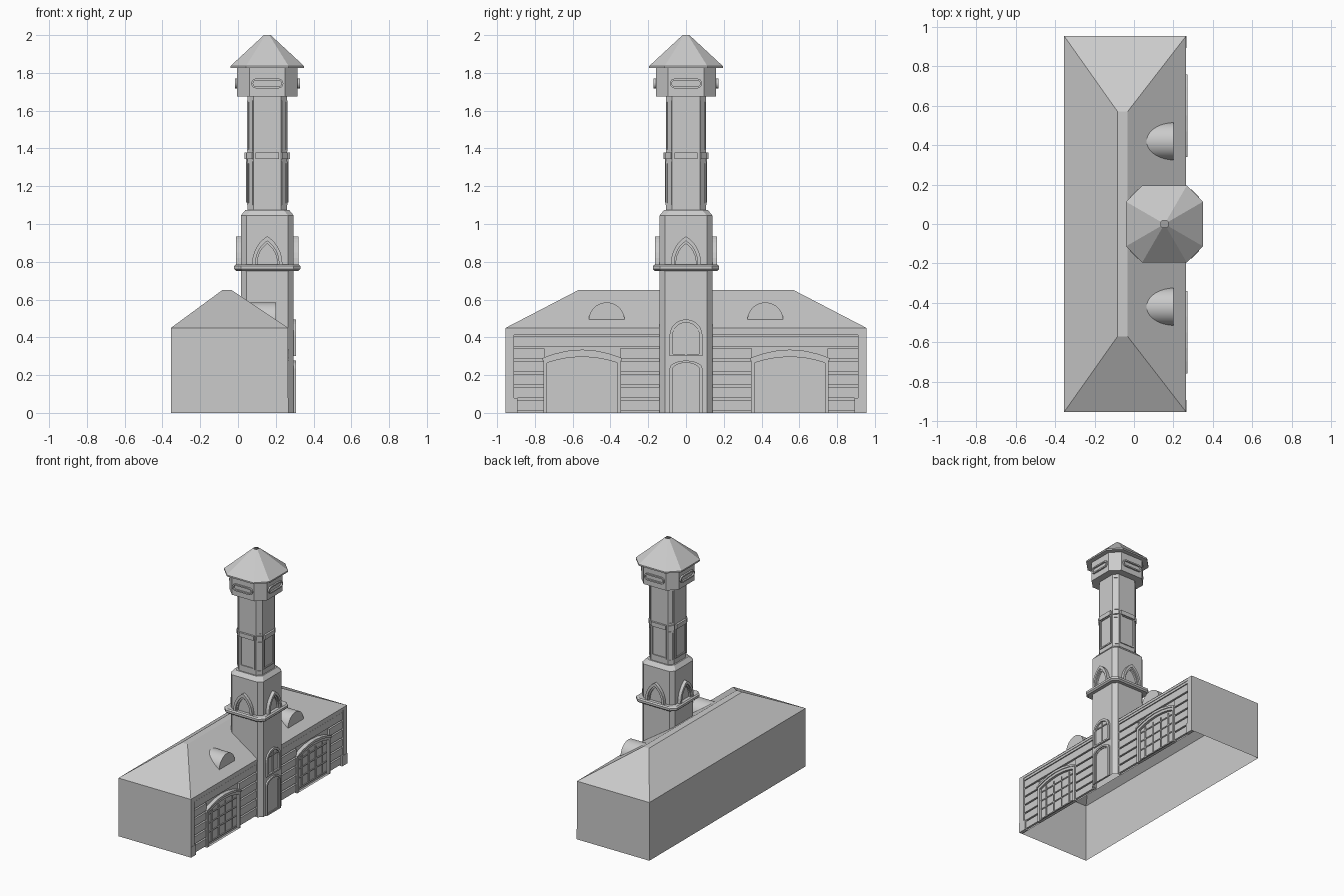
import bpy, bmesh, math
from mathutils import Matrix

if "Cube" in bpy.data.objects:
    bpy.data.objects.remove(bpy.data.objects["Cube"])

CX = 0.155                                    # tower axis
I = Matrix.Identity(4)


def finish(bm, name, smooth=False):
    bmesh.ops.remove_doubles(bm, verts=bm.verts, dist=1e-5)
    bmesh.ops.recalc_face_normals(bm, faces=bm.faces)
    me = bpy.data.meshes.new(name)
    bm.to_mesh(me)
    bm.free()
    ob = bpy.data.objects.new(name, me)
    bpy.context.collection.objects.link(ob)
    if smooth:
        bpy.context.view_layer.objects.active = ob
        ob.select_set(True)
        bpy.ops.object.shade_smooth_by_angle(angle=math.radians(35))
        ob.select_set(False)
    return ob


def ring(bm, pts, d, M):
    return [bm.verts.new(M @ Matrix.Translation((d, u, v)).translation) for u, v in pts]


def bridge(bm, a, b):
    n = len(a)
    for i in range(n):
        j = (i + 1) % n
        bm.faces.new((a[i], a[j], b[j], b[i]))


# outline in (sideways, up), pushed out along depth d
def slab(bm, pts, d0, d1, M=I):
    a, b = ring(bm, pts, d0, M), ring(bm, pts, d1, M)
    bridge(bm, a, b)
    bm.faces.new(a)
    bm.faces.new(b)


def frame(bm, outer, inner, d0, d1, M=I):
    rs = [ring(bm, outer, d0, M), ring(bm, outer, d1, M),
          ring(bm, inner, d1, M), ring(bm, inner, d0, M)]
    for a, b in zip(rs, rs[1:]):
        bridge(bm, a, b)


def rect(u0, u1, v0, v1):
    return [(u0, v0), (u1, v0), (u1, v1), (u0, v1)]


SEMI = lambda t: math.sqrt(max(0, 1 - t * t))
BOW = lambda t: 1 - t * t
POINTED = lambda t: math.sqrt(max(0, 4 - (1 + abs(t)) ** 2)) / math.sqrt(3)


def curve(w, spring, rise, f, n=12):
    ts = [math.cos(math.pi * i / n) for i in range(n + 1)]
    return [(w * t, spring + rise * f(t)) for t in ts]


def arch(w, v0, spring, rise, f, n=12):
    return [(-w, v0), (w, v0)] + curve(w, spring, rise, f, n)


def shift(pts, du):
    return [(u + du, v) for u, v in pts]


# main hall: open-bottomed walls and hipped roof with a narrow flat ridge
bm = bmesh.new()
base = [(-.355, -.955), (.24, -.955), (.24, .955), (-.355, .955)]
bridge(bm, *[[bm.verts.new((x, y, z)) for x, y in base] for z in (0, .45)])
finish(bm, "hall_walls")

bm = bmesh.new()
eave = [bm.verts.new((x, y, .45)) for x, y in [(-.355, -.955), (.265, -.955), (.265, .955), (-.355, .955)]]
top = [bm.verts.new((x, y, .65)) for x, y in [(-.083, -.57), (-.033, -.57), (-.033, .57), (-.083, .57)]]
bridge(bm, eave, top)
bm.faces.new(top)
finish(bm, "hipped_roof")

# corner posts with plinths
bm = bmesh.new()
for s in (-1, 1):
    slab(bm, rect(s * .91, s * .955, 0, .45), .24, .265)
    slab(bm, rect(s * .893, s * .955, 0, .08), .24, .267)
finish(bm, "corner_posts")

# horizontal boards on the front wall, and a stepped cornice
bm = bmesh.new()
for i in range(6):
    z0, z1 = .012 + .068 * i, .068 + .068 * i
    spans = [(.13, .91)] if z0 > .33 else [(.13, .35), (.75, .91)]
    for a, b in spans:
        for s in (-1, 1):
            slab(bm, rect(s * a, s * b, z0, z1), .24, .256)
finish(bm, "wall_boards")
bm = bmesh.new()
slab(bm, rect(-.91, .91, .412, .43), .24, .26)
slab(bm, rect(-.91, .91, .43, .449), .24, .264)
finish(bm, "cornice")

# garage doors: leaf, glazing bars, surround and hood
leaf, bars, surround = bmesh.new(), bmesh.new(), bmesh.new()
for c in (-.55, .55):
    outer = shift(arch(.205, 0, .29, .042, BOW, 8), c)
    inner = shift(arch(.185, 0, .265, .032, BOW, 8), c)
    slab(leaf, inner, .24, .246)
    frame(surround, outer, inner, .24, .265)
    hood = curve(.21, .29, .045, BOW, 8) + curve(.21, .277, .04, BOW, 8)[::-1]
    slab(surround, shift(hood, c), .24, .271)
    for k in (-1.5, -.5, .5, 1.5):
        slab(bars, rect(c + k * .085 - .004, c + k * .085 + .004, .02, .27), .24, .252)
    for z in (.02, .1, .17, .24):
        slab(bars, rect(c - .18, c + .18, z - .004, z + .004), .24, .252)
finish(leaf, "garage_doors")
finish(bars, "garage_door_bars")
finish(surround, "garage_surrounds")

# barrel dormers on the front slope
bm = bmesh.new()
for c in (-.42, .42):
    slab(bm, shift(curve(.095, .49, .095, SEMI, 20), c), .06, .2)
finish(bm, "roof_dormers", True)

# tower foot: strip standing proud of the front wall
bm = bmesh.new()
foot = [(.24, -.14), (.265, -.14), (.295, -.11), (.295, .11), (.265, .14), (.24, .14)]
lo, hi = [[bm.verts.new((x, y, z)) for x, y in foot] for z in (0, .46)]
for i in range(5):
    bm.faces.new((lo[i], lo[i + 1], hi[i + 1], hi[i]))
finish(bm, "tower_foot")


# tower: chamfered-square sections (half width, half flat, height)
def loft(name, stages):
    bm = bmesh.new()
    prev = None
    for a, b, z in stages:
        pts = [(a, -b), (a, b), (b, a), (-b, a), (-a, b), (-a, -b), (-b, -a), (b, -a)]
        cur = [bm.verts.new((CX + x, y, z)) for x, y in pts]
        if prev:
            bridge(bm, prev, cur)
        prev = cur
    finish(bm, name)


loft("tower_lower", [(.14, .11, .45), (.14, .11, .752), (.165, .13, .752), (.175, .138, .762),
                     (.175, .138, .778), (.165, .13, .786), (.14, .11, .786),
                     (.14, .11, 1.045), (.115, .085, 1.075), (.105, .073, 1.075)])
loft("tower_shaft", [(.105, .073, 1.075), (.105, .073, 1.675)])
loft("tower_head", [(.105, .073, 1.675), (.16, .095, 1.675), (.16, .095, 1.825)])
loft("tower_roof", [(.16, .095, 1.825), (.195, .113, 1.825), (.195, .113, 1.836), (.018, .0105, 2.0)])

# decoration repeated on the four tower sides
arches, panels, vents, strips = [bmesh.new() for _ in range(4)]
for k in range(4):
    M = Matrix.Translation((CX, 0, 0)) @ Matrix.Rotation(k * math.pi / 2, 4, 'Z')
    frame(arches, arch(.08, .786, .79, .145, POINTED), arch(.062, .786, .79, .12, POINTED), .139, .165, M)
    frame(arches, arch(.062, .786, .79, .12, POINTED), arch(.053, .786, .79, .105, POINTED), .139, .153, M)
    frame(panels, rect(-.063, .063, 1.115, 1.35), rect(-.053, .053, 1.125, 1.34), .104, .112, M)
    slab(panels, rect(-.062, .062, 1.345, 1.378), .104, .12, M)

    def pill(w, h):
        side = curve(h, 0, h, SEMI, 8)
        return [(w - h + v, 1.744 - u) for u, v in side] + [(-w + h - v, 1.744 + u) for u, v in side]
    frame(vents, pill(.085, .026), pill(.075, .016), .159, .172, M)
    # narrow panels on the chamfered corners
    D = M @ Matrix.Rotation(math.pi / 4, 4, 'Z')
    frame(strips, rect(-.021, .021, 1.1, 1.33), rect(-.012, .012, 1.11, 1.32), .124, .131, D)
    slab(strips, rect(-.022, .022, 1.345, 1.378), .124, .135, D)
    frame(strips, rect(-.021, .021, 1.385, 1.655), rect(-.012, .012, 1.395, 1.645), .124, .13, D)
finish(arches, "pointed_arches")
finish(panels, "shaft_panels")
finish(vents, "head_vents")
finish(strips, "corner_panels")

# tower entrance door and arched window
bm = bmesh.new()
frame(bm, arch(.087, 0, .235, .042, SEMI), arch(.072, 0, .228, .037, SEMI), .294, .308)
frame(bm, arch(.072, 0, .228, .037, SEMI), arch(.064, .01, .222, .034, SEMI), .294, .3)
finish(bm, "entrance_surround")
bm = bmesh.new()
frame(bm, arch(.087, .3, .41, .085, SEMI), arch(.07, .312, .41, .068, SEMI), .294, .308)
slab(bm, rect(-.004, .004, .312, .476), .294, .301)
slab(bm, rect(-.07, .07, .436, .444), .294, .301)
finish(bm, "tower_window")
